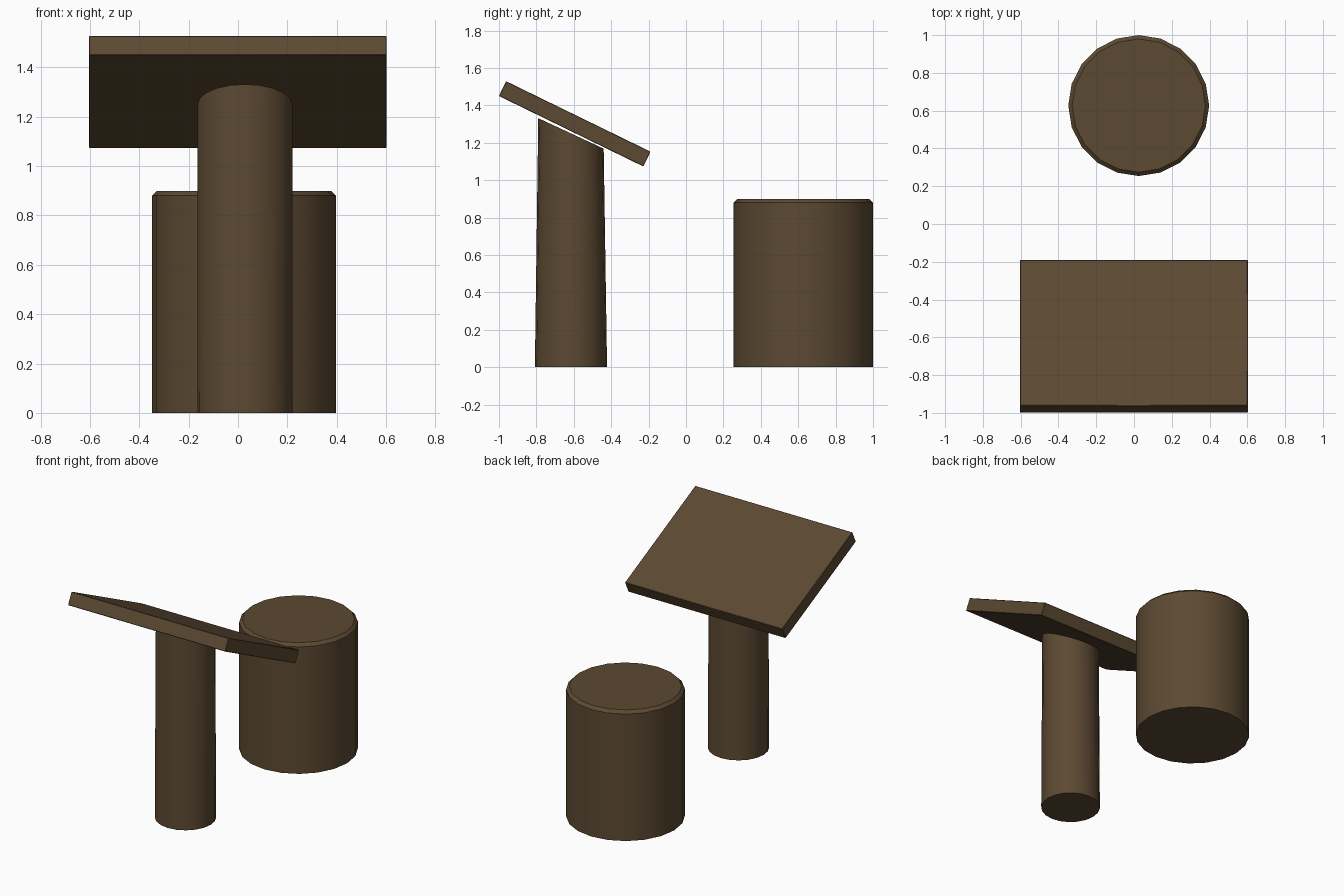
import bpy
import bmesh
from math import radians
from mathutils import Matrix, Vector

cube = bpy.data.objects.get("Cube")
if cube:
    bpy.data.objects.remove(cube, do_unlink=True)

WOOD = (0.107, 0.067, 0.032, 1.0)
TILT = radians(-26)
SIDES = 20

wood = bpy.data.materials.new("dark brown wood")
wood.use_nodes = True
wood.diffuse_color = WOOD
wood.node_tree.nodes["Principled BSDF"].inputs["Base Color"].default_value = WOOD


def finish(name, bm, location, bevel=0.0):
    """Turn a bmesh into a shaded wooden object."""
    mesh = bpy.data.meshes.new(name)
    bm.to_mesh(mesh)
    bm.free()
    mesh.materials.append(wood)
    obj = bpy.data.objects.new(name, mesh)
    obj.location = location
    bpy.context.collection.objects.link(obj)
    if bevel:
        mod = obj.modifiers.new("soft edges", "BEVEL")
        mod.width = bevel
        mod.segments = 1
    bpy.ops.object.select_all(action="DESELECT")
    obj.select_set(True)
    bpy.context.view_layer.objects.active = obj
    bpy.ops.object.shade_smooth_by_angle(angle=radians(30))
    return obj


def cylinder(radius, height):
    """Cylinder standing on z = 0, with a corner on each axis."""
    bm = bmesh.new()
    bmesh.ops.create_cone(bm, cap_ends=True, segments=SIDES, radius1=radius,
                          radius2=radius, depth=height,
                          matrix=Matrix.Translation((0, 0, height / 2)))
    return bm


def top_of(bm):
    """Vertices of the upper ring."""
    return [v for v in bm.verts if v.co.z > 0.1]


# Round stool with a chamfered top rim
bm = cylinder(0.373, 0.9)
rim = [e for e in bm.edges if all(v.co.z > 0.1 for v in e.verts)]
bmesh.ops.bevel(bm, geom=rim, offset=0.02, segments=1, affect="EDGES")
finish("stool", bm, (0.025, 0.627, 0))

# Post whose upper end is turned to meet the sloping board
bm = cylinder(0.193, 1.25)
bmesh.ops.rotate(bm, verts=top_of(bm), cent=Vector((0, 0, 1.25)),
                 matrix=Matrix.Rotation(radians(-25), 3, "X"))
finish("post", bm, (0.028, -0.615, 0))

# Sloping board
bm = bmesh.new()
bmesh.ops.create_cube(bm, size=1,
                      matrix=Matrix.Rotation(TILT, 4, "X")
                      @ Matrix.Diagonal((1.207, 0.859, 0.088, 1)))
finish("board", bm, (-0.001, -0.595, 1.301), bevel=0.003)
